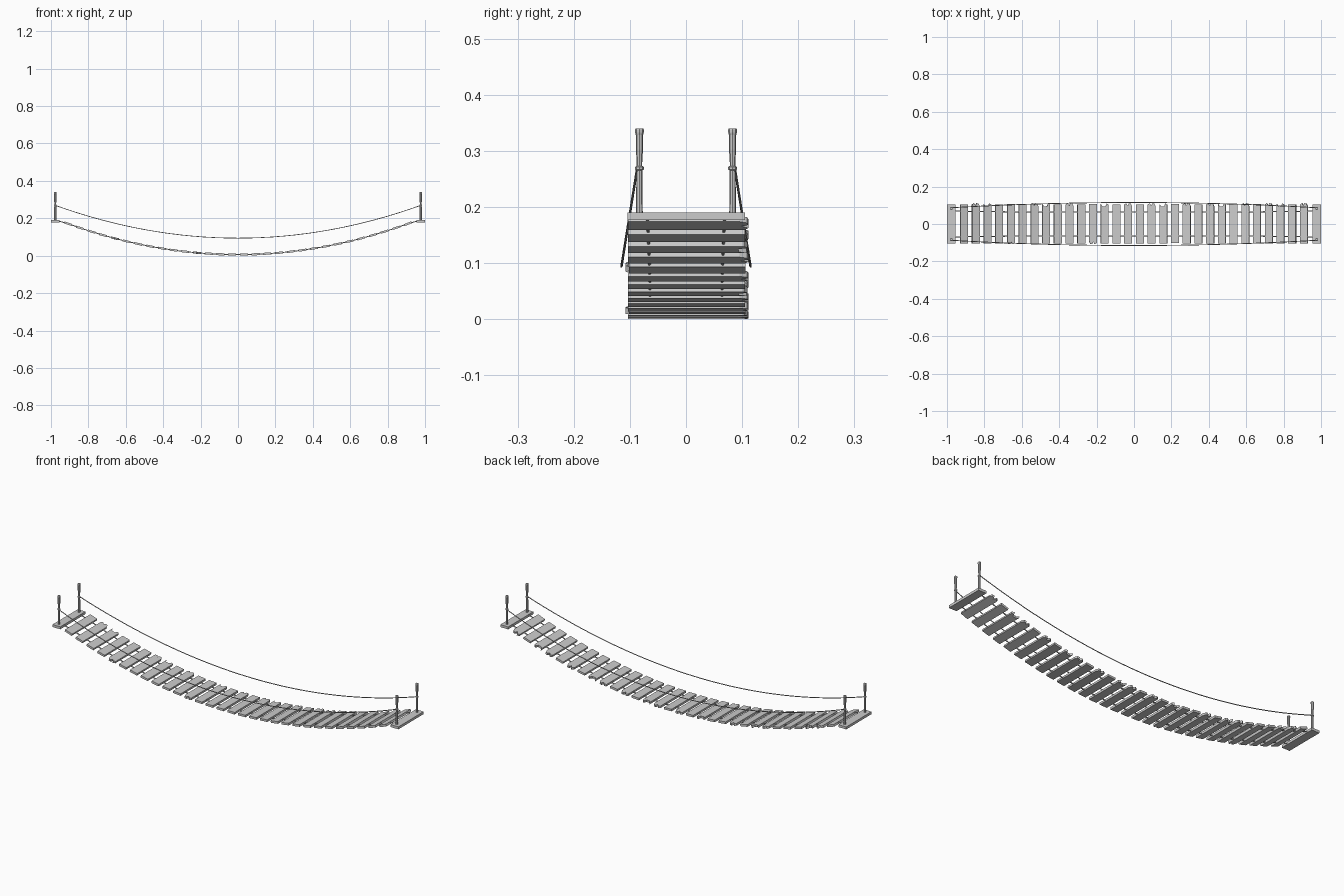
import bpy, bmesh, math, random
from mathutils import Matrix, Vector

if "Cube" in bpy.data.objects:
    bpy.data.objects.remove(bpy.data.objects["Cube"])
random.seed(4)

def sag(x):
    return 0.006 + 0.2 * x * x

def finish(name, bm):
    bmesh.ops.recalc_face_normals(bm, faces=bm.faces)
    me = bpy.data.meshes.new(name)
    bm.to_mesh(me)
    bm.free()
    ob = bpy.data.objects.new(name, me)
    bpy.context.collection.objects.link(ob)
    return ob

def slab(name, outline, thick, matrix):
    """Extrude a flat outline into a board centred on its local z."""
    bm = bmesh.new()
    f = bm.faces.new([bm.verts.new((x, y, -thick / 2)) for x, y in outline])
    r = bmesh.ops.extrude_face_region(bm, geom=[f])
    bmesh.ops.translate(bm, vec=(0, 0, thick), verts=[v for v in r["geom"] if isinstance(v, bmesh.types.BMVert)])
    bm.transform(matrix)
    return finish(name, bm)

def lathe(name, profile, loc, sides=8):
    """Stack rings of (radius, z) into a faceted turned part."""
    bm = bmesh.new()
    rings = [[bm.verts.new((loc[0] + r * math.cos(2 * math.pi * i / sides),
                            loc[1] + r * math.sin(2 * math.pi * i / sides), z))
              for i in range(sides)] for r, z in profile]
    for a, b in zip(rings, rings[1:]):
        for i in range(sides):
            j = (i + 1) % sides
            bm.faces.new((a[i], a[j], b[j], b[i]))
    bm.faces.new(rings[0])
    bm.faces.new(rings[-1])
    return finish(name, bm)

def rope(name, pts, radius):
    """Hexagonal tube swept along a path that runs mainly in x."""
    bm = bmesh.new()
    pts = [Vector(p) for p in pts]
    rings = []
    for k, p in enumerate(pts):
        t = (pts[min(k + 1, len(pts) - 1)] - pts[max(k - 1, 0)]).normalized()
        u = t.cross(Vector((0, 0, 1))).normalized()
        v = u.cross(t)
        rings.append([bm.verts.new(p + radius * (math.cos(i * math.pi / 3) * u + math.sin(i * math.pi / 3) * v))
                      for i in range(6)])
    for a, b in zip(rings, rings[1:]):
        for i in range(6):
            bm.faces.new((a[i], a[(i + 1) % 6], b[(i + 1) % 6], b[i]))
    bm.faces.new(rings[0])
    bm.faces.new(rings[-1])
    return finish(name, bm)

# Plank outlines: plain, splintered at the far end, chipped corner
w = 0.021
plain = [(-w, -.103), (w, -.103), (w, .105), (-w, .105)]
split = [(-w, -.103), (w, -.103), (w, .095), (w * .7, .109), (w * .2, .111),
         (-w * .1, .098), (-w * .5, .111), (-w, .104)]
chipped = [(-w, -.103), (w, -.103), (w, .103), (w * .5, .110), (w * .2, .094), (-w * .6, .094), (-w, .108)]

# Deck planks following the sag
count = 30
for i in range(count):
    x = -0.909 + 1.818 * i / (count - 1)
    angle = -math.atan(0.4 * x)
    outline = (plain, split, chipped, plain, split)[i % 5]
    m = Matrix.Translation((x, 0, sag(x))) @ Matrix.Rotation(angle + random.uniform(-.03, .03), 4, 'Y')
    if i % 7 == 4:
        m = m @ Matrix.Translation((0, .003, 0)) @ Matrix.Rotation(math.pi, 4, 'Z')
    slab("deck_plank", outline, 0.011, m)

# End boards, posts and rope collars
for sx in (-1, 1):
    e = 0.0225
    slab("end_board", [(-e, -.104), (e, -.104), (e, .105), (-e, .105)], 0.013,
         Matrix.Translation((sx * (1 - e), 0, 0.1835)))
    for sy in (-1, 1):
        loc = (sx * 0.977, sy * 0.083)
        lathe("post", [(.006, .180), (.0055, .262), (.0048, .275), (.0056, .292), (.0065, .302),
                       (.0065, .328), (.0078, .333), (.0078, .338), (.0065, .340)], loc)
        lathe("rope_collar", [(.0055, .265), (.0078, .267), (.0078, .271), (.0055, .273)], loc)

# Hand ropes bowing outward and deck ropes through the planks
N = 32
for sy in (-1, 1):
    xs = [-0.977 + 1.954 * k / N for k in range(N + 1)]
    rope("hand_rope", [(x, sy * (0.115 - 0.028 * (x / .977) ** 2), 0.094 + 0.175 * (x / .977) ** 2) for x in xs], 0.0022)
    xs = [-0.96 + 1.92 * k / N for k in range(N + 1)]
    rope("deck_rope", [(x, sy * (0.064 + 0.006 * x ** 4), min(sag(x), 0.186)) for x in xs], 0.0028)
